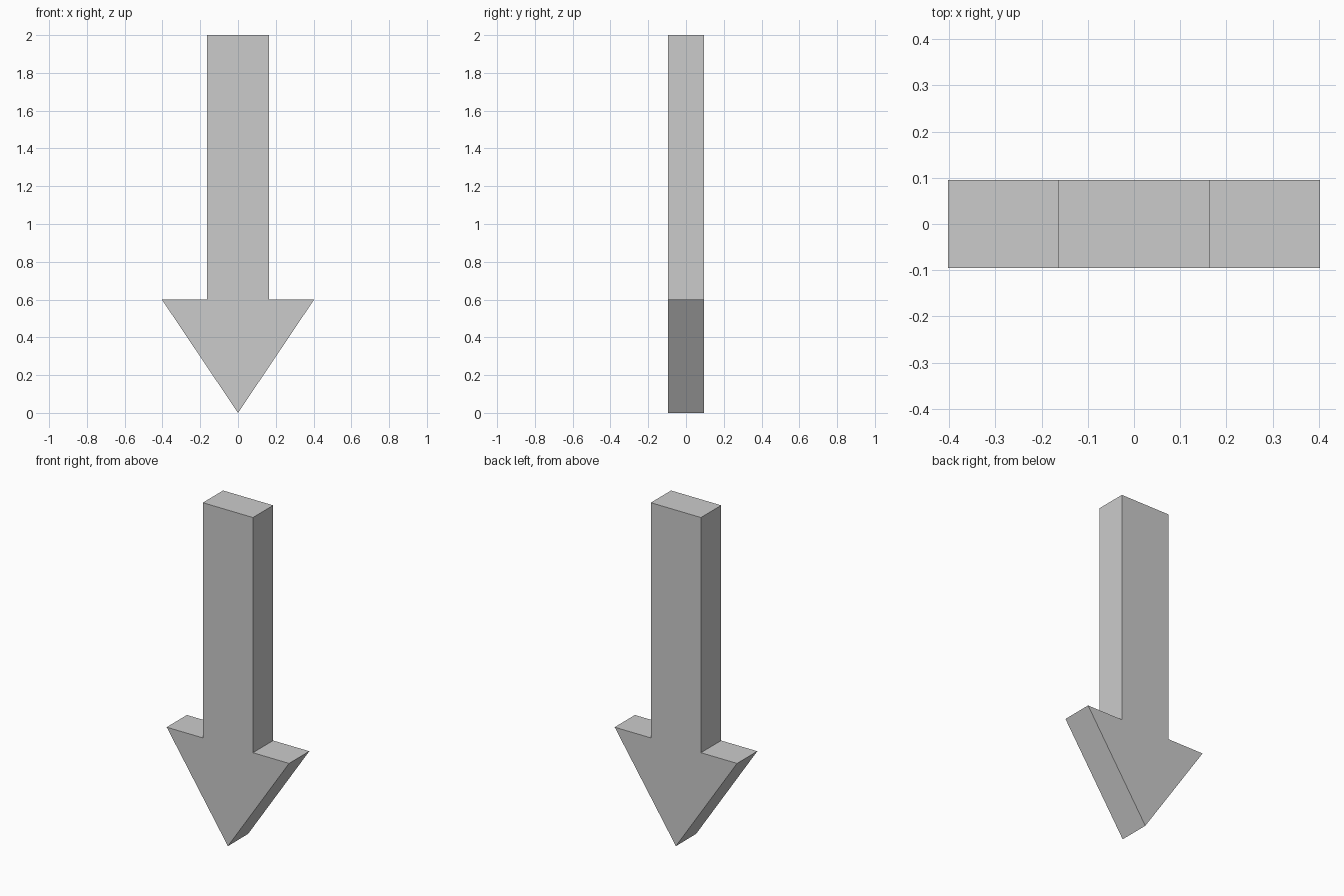
import bpy
import bmesh

if "Cube" in bpy.data.objects:
    bpy.data.objects.remove(bpy.data.objects["Cube"])

THICKNESS = 0.19

# right half of the arrow outline (x, z), from the tip up to the shaft top
half = [(0.403, 0.6), (0.165, 0.6), (0.165, 2.0)]
outline = [(0.0, 0.0)] + half + [(-x, z) for x, z in reversed(half)]

# arrow: one flat outline extruded through its thickness
bm = bmesh.new()
front = bm.faces.new([bm.verts.new((x, -THICKNESS / 2, z)) for x, z in outline])
extruded = bmesh.ops.extrude_face_region(bm, geom=[front], use_keep_orig=True)
back_verts = [g for g in extruded["geom"] if isinstance(g, bmesh.types.BMVert)]
bmesh.ops.translate(bm, verts=back_verts, vec=(0, THICKNESS, 0))
bmesh.ops.recalc_face_normals(bm, faces=bm.faces)

mesh = bpy.data.meshes.new("down_arrow")
bm.to_mesh(mesh)
bm.free()
bpy.context.collection.objects.link(bpy.data.objects.new("down_arrow", mesh))
